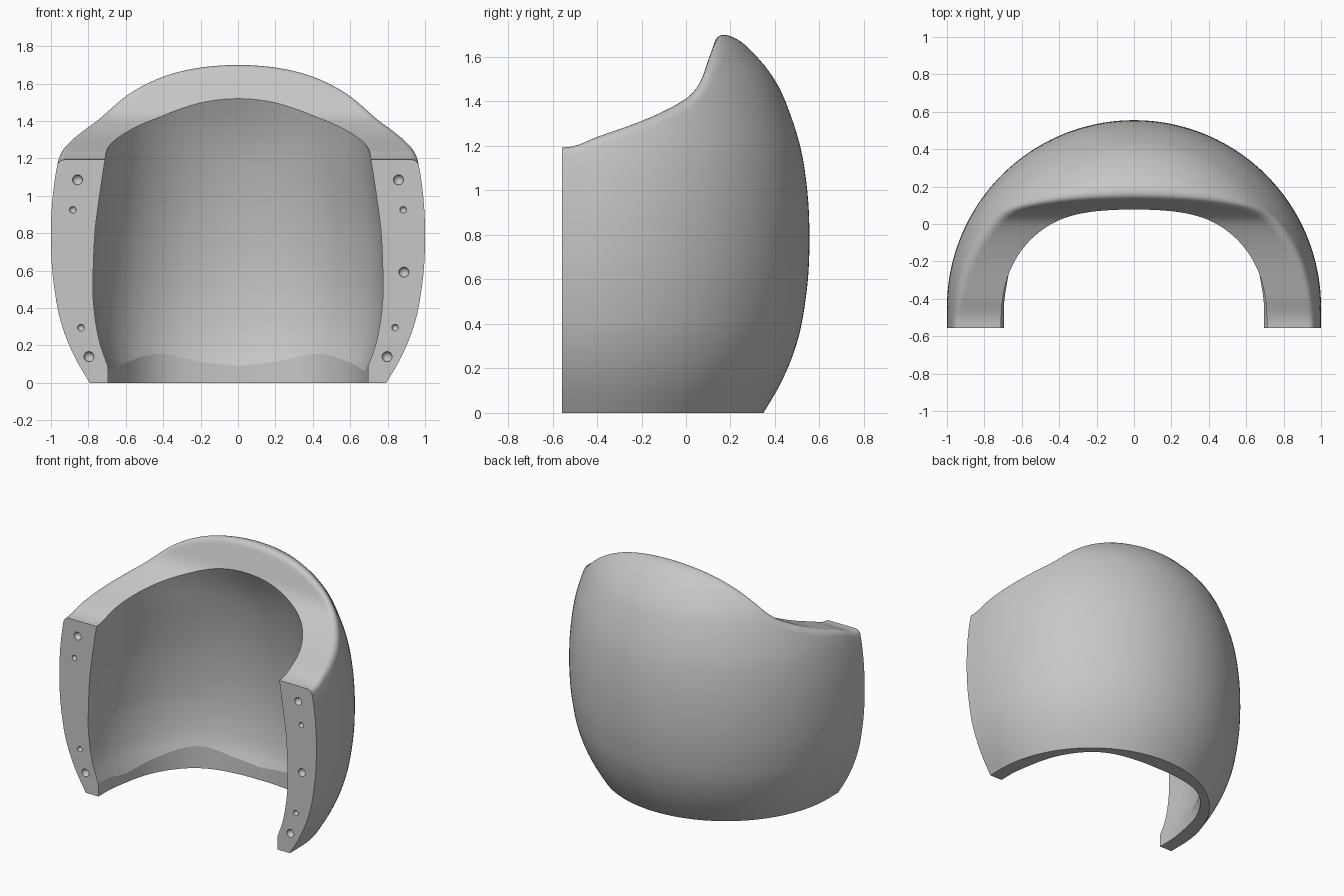
import bpy, bmesh, math
from mathutils import Vector

cube = bpy.data.objects.get("Cube")
if cube:
    bpy.data.objects.remove(cube, do_unlink=True)

CENTRE_Y, FRONT_Y = -0.445, -0.557

# Profiles: radius by height, rim height by depth, foot step height by angle
OUTER = [(0, .793), (.1, .853), (.2, .902), (.3, .939), (.4, .965), (.6, .993), (.8, 1),
         (1, .99), (1.2, .958), (1.4, .892), (1.5, .842), (1.6, .765), (1.7, .652), (1.8, .47)]
INNER_SIDE = [(0, .665), (.1, .7), (.2, .735), (.3, .757), (.4, .77), (.5, .776), (.8, .765),
              (1, .74), (1.2, .71), (1.4, .68), (1.6, .64)]
INNER_BACK = [(0, .63), (.1, .685), (.2, .722), (.4, .75), (.6, .752), (.8, .735), (1, .703),
              (1.2, .655), (1.36, .6), (1.52, .522), (1.6, .475)]
RIM = [(-.6, 1.19), (-.5, 1.2), (-.4, 1.24), (-.3, 1.275), (-.2, 1.312), (-.1, 1.356),
       (0, 1.412), (.04, 1.45), (.07, 1.5), (.1, 1.585), (.2, 1.87), (.3, 2.15)]
STEP = [(0, .088), (14, .065), (35, .11), (55, .155), (75, .11), (90, .09)]


def smooth(points, x):
    """Smooth curve through the points."""
    x = min(max(x, points[0][0]), points[-1][0])
    i = max(k for k in range(len(points) - 1) if points[k][0] <= x)

    def slope(k):
        a, b = points[max(k - 1, 0)], points[min(k + 1, len(points) - 1)]
        return (b[1] - a[1]) / (b[0] - a[0])

    (x0, y0), (x1, y1) = points[i], points[i + 1]
    h = x1 - x0
    t = (x - x0) / h
    return (y0 * (1 + 2 * t) * (1 - t) ** 2 + y1 * t * t * (3 - 2 * t)
            + h * t * (1 - t) * (slope(i) * (1 - t) - slope(i + 1) * t))


def rim_crossing(wall, top):
    """Height at which a wall meets the rim surface."""
    low, high = 1.0, top
    for _ in range(40):
        z = (low + high) / 2
        if z < smooth(RIM, wall(z).y):
            low = z
        else:
            high = z
    return low


def section(angle, front):
    """Closed wall section at one station of the horseshoe plan."""
    c, s = math.cos(angle), math.sin(angle)

    def place(r, z):
        return Vector((r * c, front if front is not None else CENTRE_Y + r * s, z))

    def outer(z):
        return place(smooth(OUTER, z), z)

    def inner_radius(z):
        # Side and back profiles blended, fuller at the lower diagonals
        bulge = .03 * math.sin(2 * angle) ** 2 * max(0, 1 - z / 1.2)
        return smooth(INNER_SIDE, z) * c * c + smooth(INNER_BACK, z) * s * s + bulge

    def inner(z):
        return place(inner_radius(z), z)

    def rim(r):
        return place(r, smooth(RIM, place(r, 0).y))

    top_out = rim_crossing(outer, OUTER[-1][0])
    top_in = rim_crossing(inner, INNER_BACK[-1][0])
    r_out, r_in = smooth(OUTER, top_out), inner_radius(top_in)
    # Outer wall up to the rounded lip
    lip = .035 + .035 * max(s, 0)
    points = [outer((top_out - lip) * i / 32) for i in range(33)]
    corner = outer(top_out)
    inward = (rim(r_out - .03) - corner).normalized()
    start, r_end = points[-1], r_out - lip * math.hypot(inward.x, inward.y)
    end = rim(r_end)
    for i in range(1, 14):
        t = i / 14
        points.append(start * (1 - t) ** 2 + corner * 2 * t * (1 - t) + end * t * t)
    # Rim surface, then inner wall down to the foot step
    points += [rim(r_end + (r_in - r_end) * i / 14) for i in range(15)]
    degrees = math.degrees(angle)
    step = smooth(STEP, min(degrees, 180 - degrees))
    points += [inner(top_in + (step - top_in) * i / 30) for i in range(1, 31)]
    points.append(place(inner_radius(step), 0))
    return points


# Stations: straight front ends joined by a half circle
STEPS, ENDS = 96, 4
fronts = [FRONT_Y + (CENTRE_Y - FRONT_Y) * i / ENDS for i in range(ENDS)]
stations = ([(0, y) for y in fronts]
            + [(math.pi * i / STEPS, None) for i in range(STEPS + 1)]
            + [(math.pi, y) for y in reversed(fronts)])

bm = bmesh.new()
rings = [[bm.verts.new(p) for p in section(*st)] for st in stations]
count = len(rings[0])
for a, b in zip(rings, rings[1:]):
    for i in range(count):
        j = (i + 1) % count
        bm.faces.new((a[i], a[j], b[j], b[i]))
bm.faces.new(rings[0])
bm.faces.new(rings[-1])
bmesh.ops.recalc_face_normals(bm, faces=bm.faces)
mesh = bpy.data.meshes.new("curved_shell")
bm.to_mesh(mesh)
bm.free()
shell = bpy.data.objects.new("curved_shell", mesh)
bpy.context.collection.objects.link(shell)

# Round sockets in both front faces
bm = bmesh.new()
for x, z, r in [(.858, 1.085, .027), (.883, .925, .018), (.887, .592, .027),
                (.84, .295, .018), (.797, .14, .027)]:
    for side in (-1, 1):
        ball = bmesh.ops.create_uvsphere(bm, u_segments=32, v_segments=17, radius=r)
        bmesh.ops.translate(bm, verts=ball["verts"], vec=(side * x, FRONT_Y, z))
cut_mesh = bpy.data.meshes.new("socket_cutter")
bm.to_mesh(cut_mesh)
bm.free()
cutter = bpy.data.objects.new("socket_cutter", cut_mesh)
cutter.hide_render = True
bpy.context.collection.objects.link(cutter)

cut = shell.modifiers.new("sockets", 'BOOLEAN')
cut.operation = 'DIFFERENCE'
cut.solver = 'EXACT'
cut.object = cutter
bpy.ops.object.select_all(action='DESELECT')
bpy.context.view_layer.objects.active = shell
shell.select_set(True)
bpy.ops.object.modifier_apply(modifier=cut.name)
bpy.data.objects.remove(cutter, do_unlink=True)

# Single plain grey finish
grey = bpy.data.materials.new("plain_grey")
grey.use_nodes = True
colour = (.57, .57, .57, 1)
grey.diffuse_color = colour
grey.node_tree.nodes["Principled BSDF"].inputs["Base Color"].default_value = colour
shell.data.materials.clear()
shell.data.materials.append(grey)
bpy.ops.object.shade_smooth_by_angle(angle=math.radians(16))
